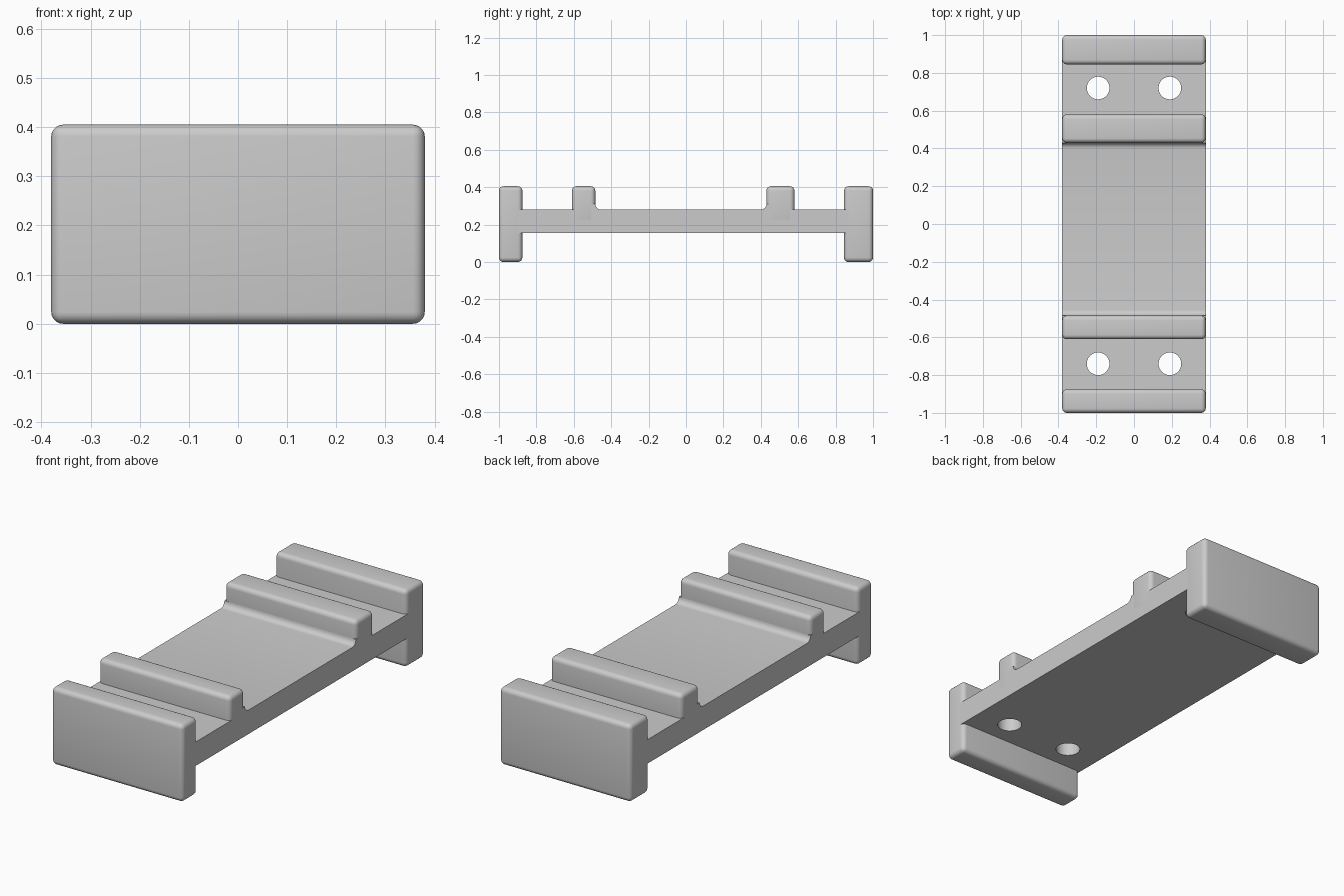
import bpy, bmesh, math
from mathutils import Matrix

default = bpy.data.objects.get("Cube")
if default:
    bpy.data.objects.remove(default, do_unlink=True)

HALF_W = 0.38
TOP, DECK_TOP, DECK_BOTTOM = 0.405, 0.28, 0.155

grey = bpy.data.materials.new("light grey")
grey.use_nodes = True
colour = (0.6, 0.6, 0.6, 1)
grey.diffuse_color = colour
grey.node_tree.nodes["Principled BSDF"].inputs["Base Color"].default_value = colour


def make_object(name, bm):
    bmesh.ops.recalc_face_normals(bm, faces=bm.faces[:])
    mesh = bpy.data.meshes.new(name)
    bm.to_mesh(mesh)
    bm.free()
    mesh.materials.append(grey)
    obj = bpy.data.objects.new(name, mesh)
    bpy.context.collection.objects.link(obj)
    return obj


def activate(obj):
    bpy.ops.object.select_all(action='DESELECT')
    obj.select_set(True)
    bpy.context.view_layer.objects.active = obj


def smooth(obj):
    activate(obj)
    bpy.ops.object.shade_smooth_by_angle(angle=math.radians(35))


def rounded_bar(name, y0, y1, z0, z1, radius=0.024):
    """Full-width crossbar with softened edges."""
    bm = bmesh.new()
    bmesh.ops.create_cube(bm, size=1)
    bmesh.ops.scale(bm, vec=(2 * HALF_W, y1 - y0, z1 - z0), verts=bm.verts)
    bmesh.ops.translate(bm, vec=(0, (y0 + y1) / 2, (z0 + z1) / 2), verts=bm.verts)
    bmesh.ops.bevel(bm, geom=bm.edges[:], offset=radius, segments=5,
                    profile=0.5, affect='EDGES')
    smooth(make_object(name, bm))


def fillet(y_wall, side, r=0.03, steps=6):
    """Concave arc from the deck up to a rib face; side points away from the rib."""
    cy, cz = y_wall + side * r, DECK_TOP + r
    return [(cy - side * r * math.sin(a), cz - r * math.cos(a))
            for a in (math.pi / 2 * i / steps for i in range(steps + 1))]


# End walls and raised ribs
rounded_bar("front_wall", -1.0, -0.875, 0, TOP)
rounded_bar("back_wall", 0.845, 1.0, 0, TOP)
rounded_bar("front_rib", -0.61, -0.485, 0.2, TOP)
rounded_bar("back_rib", 0.43, 0.58, 0.2, TOP)

# Deck: side profile with fillets beside the ribs, extruded across the width
END = 0.975
profile = [(-END, DECK_BOTTOM), (END, DECK_BOTTOM), (END, DECK_TOP), (0.46, DECK_TOP), (0.46, 0.31)]
profile += fillet(0.43, -1)[::-1]
profile += fillet(-0.485, 1)
profile += [(-0.515, 0.31), (-0.515, DECK_TOP), (-END, DECK_TOP)]
bm = bmesh.new()
face = bm.faces.new([bm.verts.new((-HALF_W, y, z)) for y, z in profile])
extruded = bmesh.ops.extrude_face_region(bm, geom=[face])["geom"]
bmesh.ops.translate(bm, vec=(2 * HALF_W, 0, 0),
                    verts=[v for v in extruded if isinstance(v, bmesh.types.BMVert)])
deck = make_object("deck", bm)

# Four screw holes through the deck
bm = bmesh.new()
for x in (-0.19, 0.19):
    for y in (-0.74, 0.72):
        bmesh.ops.create_cone(bm, cap_ends=True, segments=40, radius1=0.06, radius2=0.06,
                              depth=0.4, matrix=Matrix.Translation((x, y, 0.22)))
cutter = make_object("hole_cutter", bm)
cutter.hide_render = True
holes = deck.modifiers.new("holes", 'BOOLEAN')
holes.operation = 'DIFFERENCE'
holes.solver = 'EXACT'
holes.object = cutter
activate(deck)
bpy.ops.object.modifier_apply(modifier=holes.name)
bpy.data.objects.remove(cutter, do_unlink=True)
smooth(deck)
